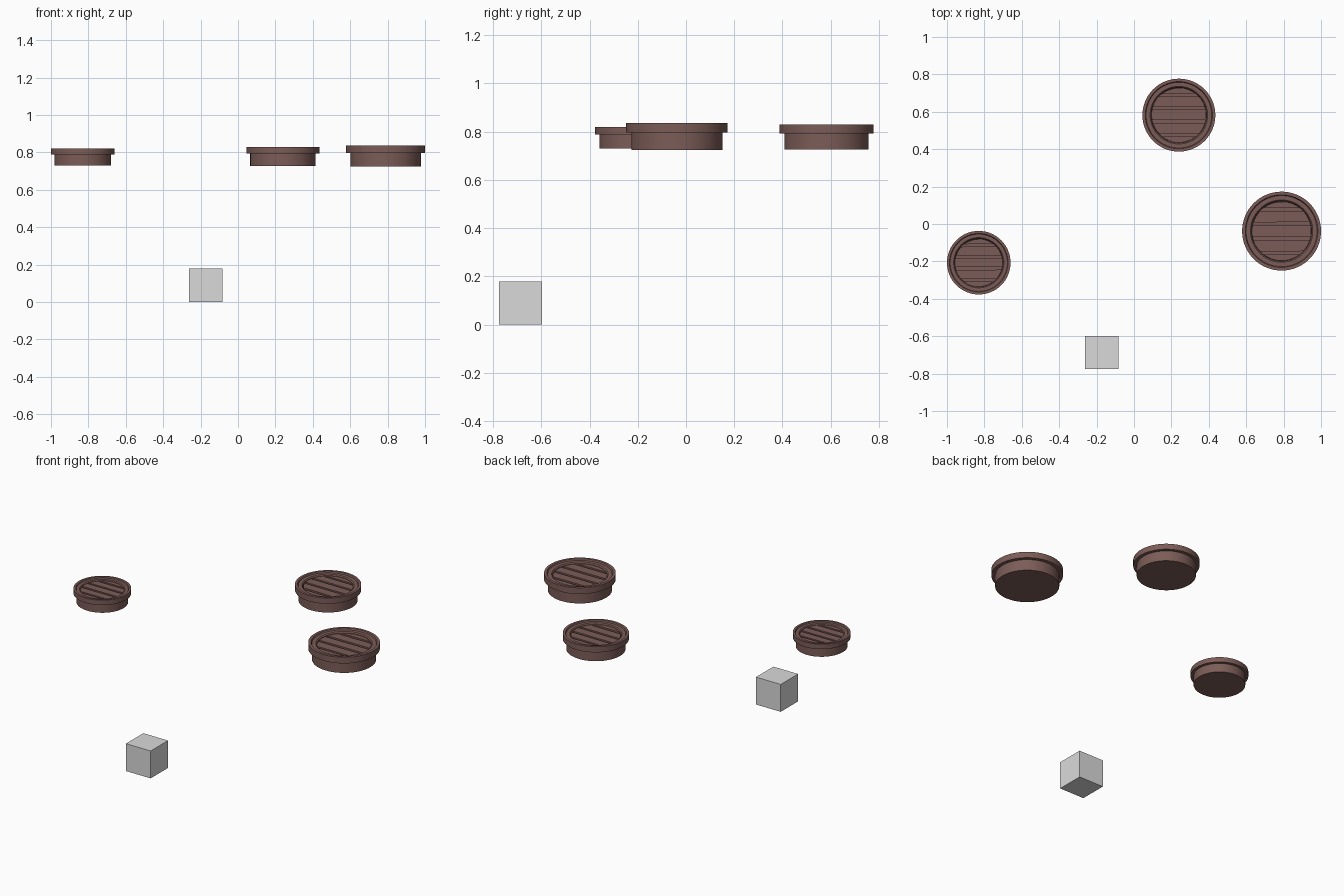
import bpy, bmesh, math, random

if "Cube" in bpy.data.objects:
    bpy.data.objects.remove(bpy.data.objects["Cube"])

random.seed(4)


def material(name, rgb):
    m = bpy.data.materials.new(name)
    m.diffuse_color = (*rgb, 1)
    m.use_nodes = True
    m.node_tree.nodes["Principled BSDF"].inputs["Base Color"].default_value = m.diffuse_color
    return m


brown = material("dull brown", (0.20, 0.108, 0.095))
grey = material("light grey", (0.7, 0.7, 0.7))


def finish(name, bm, mat, loc, scale, smooth=True):
    bmesh.ops.recalc_face_normals(bm, faces=bm.faces)
    me = bpy.data.meshes.new(name)
    bm.to_mesh(me)
    bm.free()
    me.materials.append(mat)
    ob = bpy.data.objects.new(name, me)
    ob.location, ob.scale = loc, (scale,) * 3
    bpy.context.collection.objects.link(ob)
    if smooth:
        bpy.ops.object.select_all(action='DESELECT')
        ob.select_set(True)
        bpy.context.view_layer.objects.active = ob
        bpy.ops.object.shade_smooth_by_angle(angle=math.radians(30))
    return ob


# Lathe profile (radius, height) for a lid of radius 1: body, overhanging rim, stepped dish
PROFILE = [(0, -0.12), (0.895, -0.12), (0.895, 0.22), (1, 0.22), (1, 0.41),
           (0.92, 0.41), (0.90, 0.37), (0.79, 0.37), (0.76, 0.34), (0.75, 0.24), (0, 0.24)]
STEPS = 64


def lid(name, loc, r):
    bm = bmesh.new()
    vs = [bm.verts.new((x, 0, z)) for x, z in PROFILE]
    es = [bm.edges.new(p) for p in zip(vs, vs[1:])]
    bmesh.ops.spin(bm, geom=vs + es, axis=(0, 0, 1), cent=(0, 0, 0),
                   angle=math.tau, steps=STEPS)
    bmesh.ops.remove_doubles(bm, verts=bm.verts, dist=1e-4)
    finish(name, bm, brown, loc, r)


# Planks across the dish, clipped to its circle, with slightly uneven gaps
GAPS = [-0.55, -0.18, 0.19, 0.55]


def planks(name, loc, r, rad=0.75, half=0.04):
    bm = bmesh.new()
    bounds = [-0.745] + GAPS + [0.745]
    for i, (a, b) in enumerate(zip(bounds, bounds[1:])):
        lo = a + (half if i else 0)
        hi = b - (half if i < len(GAPS) else 0)
        a0, a1 = math.asin(lo / rad), math.asin(hi / rad)
        arc = []
        for k in range(9):
            t = a0 + (a1 - a0) * k / 8
            arc.append((rad * math.cos(t), rad * math.sin(t)))
        w = random.uniform(-0.012, 0.012)
        pts = arc + [(-x, y + w) for x, y in reversed(arc)]
        f = bm.faces.new([bm.verts.new((x, y, 0.23)) for x, y in pts])
        top = bmesh.ops.extrude_face_region(bm, geom=[f])["geom"]
        bmesh.ops.translate(bm, vec=(0, 0, 0.10),
                            verts=[g for g in top if isinstance(g, bmesh.types.BMVert)])
    finish(name, bm, brown, loc, r, smooth=False)


# Three floating lids of different sizes
for side, x, y, r in (("left", -0.83, -0.207, 0.17),
                      ("back", 0.24, 0.582, 0.195),
                      ("right", 0.789, -0.038, 0.211)):
    lid(side + "_lid", (x, y, 0.75), r)
    planks(side + "_lid_planks", (x, y, 0.75), r)

# Plain cube on the ground
bm = bmesh.new()
bmesh.ops.create_cube(bm, size=1)
finish("ground_cube", bm, grey, (-0.173, -0.687, 0.089), 0.178, smooth=False)
